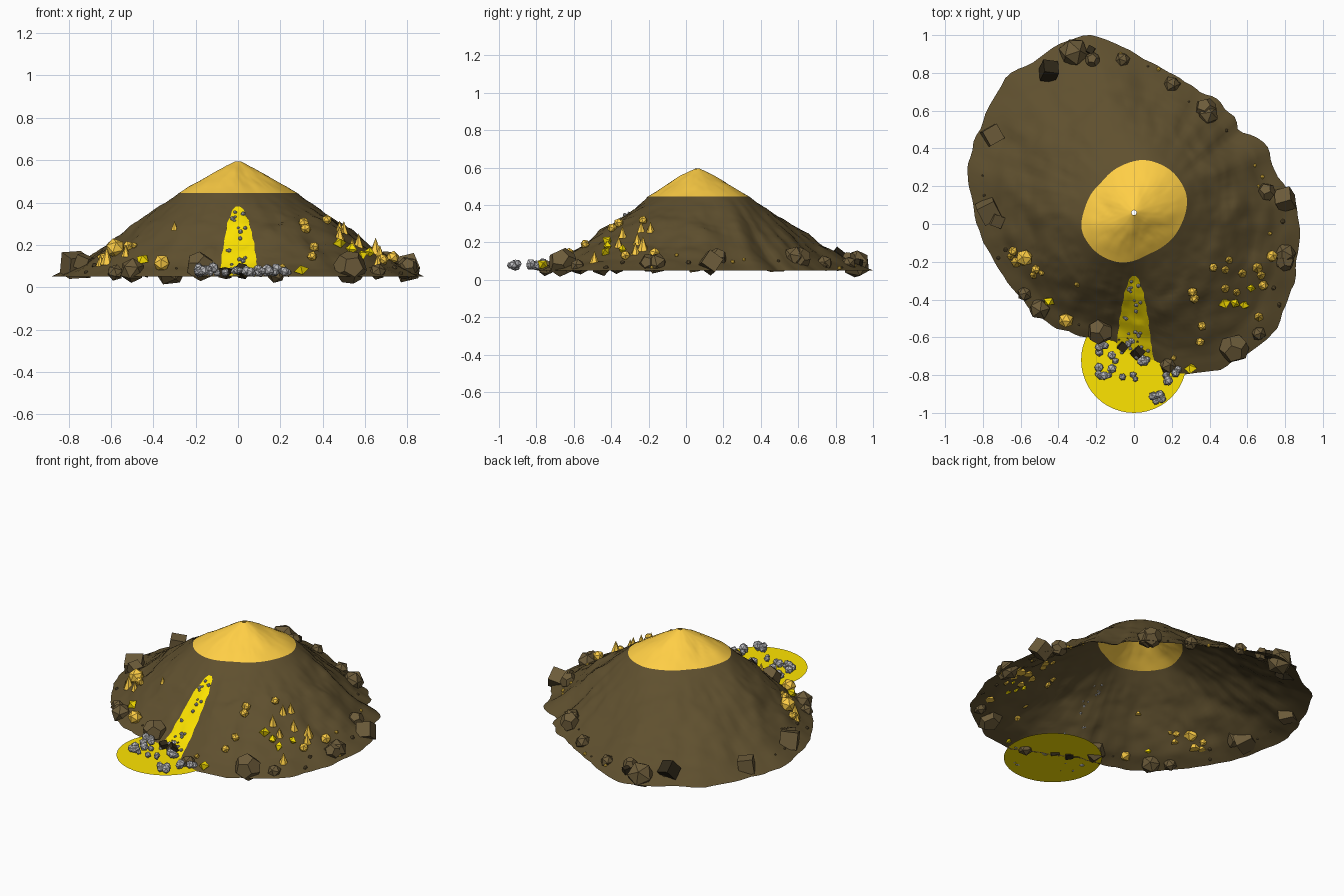
import bpy, bmesh, math, random
from mathutils import Vector, Matrix, noise, Euler

if "Cube" in bpy.data.objects:
    bpy.data.objects.remove(bpy.data.objects["Cube"])

random.seed(4)
CY = 0.06  # peak position in y


def material(name, r, g, b):
    m = bpy.data.materials.new(name)
    m.diffuse_color = (r, g, b, 1)
    m.use_nodes = True
    m.node_tree.nodes["Principled BSDF"].inputs["Base Color"].default_value = m.diffuse_color
    return m


EARTH = material("earth", 0.115, 0.080, 0.028)
STONE = material("stone", 0.15, 0.105, 0.042)
DARK = material("dark_stone", 0.03, 0.022, 0.01)
GOLD = material("gold", 1.0, 0.62, 0.06)
YELLOW = material("yellow", 1.0, 0.78, 0.0)
GREY = material("grey_ore", 0.5, 0.5, 0.52)

# plan outlines of the base rim and of the cap edge
BASE = [(-.22, 1), (-.38, .96), (-.55, .85), (-.68, .79), (-.75, .65), (-.82, .5), (-.88, .3), (-.86, .15),
        (-.83, 0), (-.77, -.15), (-.69, -.28), (-.58, -.42), (-.46, -.52), (-.25, -.6), (-.1, -.63), (.1, -.72),
        (.25, -.8), (.45, -.77), (.6, -.69), (.72, -.6), (.8, -.45), (.85, -.25), (.88, -.05), (.85, .12),
        (.76, .25), (.7, .42), (.56, .5), (.45, .65), (.27, .74), (.1, .85), (-.05, .93)]
CAP = [(.05, .34), (.2, .28), (.28, .15), (.25, 0), (.15, -.12), (.07, -.16), (0, -.195), (-.07, -.205),
       (-.2, -.15), (-.28, -.03), (-.26, .08), (-.17, .22), (-.05, .315)]
FALL = [(0, 0), (.15, .155), (.37, .375), (.6, .64), (.8, .85), (1, 1)]


def lerp_table(tab, x):
    for (a, fa), (b, fb) in zip(tab, tab[1:]):
        if x <= b:
            return fa + (fb - fa) * (x - a) / (b - a)
    return tab[-1][1]


def polar(points):
    p = sorted((math.atan2(y - CY, x), math.hypot(x, y - CY)) for x, y in points)
    w = 2 * math.pi
    return [(p[-1][0] - w, p[-1][1])] + p + [(p[0][0] + w, p[0][1])]


BASE_P, CAP_P = polar(BASE), polar(CAP)


def cap_radius(a):
    w = 2 * math.pi
    angles = [(a + d + math.pi) % w - math.pi for d in (-.12, -.06, 0, .06, .12)]
    return sum(lerp_table(CAP_P, k) for k in angles) / 5


def base_radius(a):
    wobble = noise.noise(Vector((math.cos(a) * 9, math.sin(a) * 9, 3)))
    return lerp_table(BASE_P, a) + .018 * wobble


def height(x, y):
    a, r = math.atan2(y - CY, x), math.hypot(x, y - CY)
    rc, rb = cap_radius(a), base_radius(a)
    bump = noise.fractal(Vector((x * 6, y * 6, 1)), .9, 2, 4)
    if r < rc:
        t = r / rc
        return .6 - .155 * t ** 1.1 + .012 * bump * math.sin(math.pi * t)
    s = min(1, (r - rc) / (rb - rc))
    return .445 - .395 * lerp_table(FALL, s) + .022 * bump * math.sin(math.pi * s)


def make(name, bm, mat, smooth=False):
    me = bpy.data.meshes.new(name)
    bm.normal_update()
    bm.to_mesh(me)
    bm.free()
    me.materials.append(mat)
    if smooth:
        me.shade_smooth()
    ob = bpy.data.objects.new(name, me)
    bpy.context.collection.objects.link(ob)


def shell(name, radius, rings, mat, n=144):
    bm = bmesh.new()
    loops = []
    for i in range(rings + 1):
        loop = []
        for k in range(n):
            a = -math.pi + 2 * math.pi * (k + .5) / n
            r = radius(a, i / rings)
            x, y = r * math.cos(a), CY + r * math.sin(a)
            loop.append(bm.verts.new((x, y, height(x, y))))
        loops.append(loop)
    for p, q in zip(loops, loops[1:]):
        for k in range(n):
            bm.faces.new((p[k], q[k], q[(k + 1) % n], p[(k + 1) % n]))
    make(name, bm, mat, True)


# open mound shell and gold cap with a tiny hole at the peak
shell("mound", lambda a, t: cap_radius(a) + t * (base_radius(a) - cap_radius(a)), 36, EARTH)
shell("gold_cap", lambda a, t: .013 + t * (cap_radius(a) - .013), 12, GOLD)

# yellow chute draped on the front slope
bm = bmesh.new()
WIDTH = [(0, .01), (.04, .025), (.2, .05), (.5, .075), (.8, .09), (1, .105)]
rows = []
for i in range(31):
    t = i / 30
    w = lerp_table(WIDTH, t) + .002 * math.sin(i * 1.3)
    y = -.275 - .445 * t
    rows.append([bm.verts.new((w * k / 4, y, height(w * k / 4, y) + .005)) for k in range(-4, 5)])
for p, q in zip(rows, rows[1:]):
    for k in range(8):
        bm.faces.new((p[k], q[k], q[k + 1], p[k + 1]))
make("chute", bm, YELLOW, True)

# yellow disc at the foot of the chute
bm = bmesh.new()
bmesh.ops.create_circle(bm, cap_ends=True, segments=48, radius=.28, matrix=Matrix.Translation((0, -.72, .053)))
make("spill_disc", bm, YELLOW)


def solid(bm, kind, loc, r, upright=False):
    """Add one faceted solid: ico, dodeca, cube, octa or cone."""
    rot = Euler((0, 0, random.random() * 6)) if upright else Euler([random.random() * 6 for _ in range(3)])
    m = Matrix.Translation(loc) @ rot.to_matrix().to_4x4()
    if kind == "ico":
        bmesh.ops.create_icosphere(bm, subdivisions=1, radius=r, matrix=m)
    elif kind == "cube":
        bmesh.ops.create_cube(bm, size=r * 1.25, matrix=m)
    elif kind == "cone":
        bmesh.ops.create_cone(bm, cap_ends=True, segments=6, radius1=r, radius2=0, depth=r * 2.6, matrix=m)
    elif kind == "octa":
        for s in (1, -1):
            bmesh.ops.create_cone(bm, segments=4, radius1=r, radius2=0, depth=r * .8,
                                  matrix=m @ Matrix.Diagonal((1, s, s, 1)) @ Matrix.Translation((0, 0, r * .4)))
    else:
        tmp = bmesh.new()
        bmesh.ops.create_icosphere(tmp, subdivisions=1, radius=1)
        vs = [bm.verts.new(m @ (f.calc_center_median().normalized() * r)) for f in tmp.faces]
        for v in tmp.verts:
            n = v.co.normalized()
            cen = {f.index: f.calc_center_median() for f in v.link_faces}
            u = n.orthogonal().normalized()
            w = n.cross(u)
            ring = sorted(cen, key=lambda i: math.atan2(cen[i].dot(w), cen[i].dot(u)))
            bm.faces.new([vs[i] for i in ring])
        tmp.free()


def scatter(name, kind, mat, items, lift=.3, upright=False):
    bm = bmesh.new()
    for x, y, r in items:
        solid(bm, kind, (x, y, height(x, y) + r * lift), r, upright)
    make(name, bm, mat)


# boulders around the rim
scatter("boulders", "ico", STONE, [(-.32, .91, .08), (.2, .74, .045), (.39, .58, .06), (.8, -.16, .06),
        (-.5, -.45, .06), (.18, -.75, .045), (-.06, .87, .04), (-.58, -.37, .04), (.66, -.58, .04)], .1)
scatter("round_boulders", "dodeca", STONE, [(.53, -.66, .08), (-.18, -.57, .07), (.7, .17, .05),
        (.38, .61, .06), (-.22, .87, .04), (.8, -.2, .05)], .25)
scatter("block_boulders", "cube", STONE, [(-.75, .47, .07), (.8, .13, .07), (-.77, .07, .08),
        (-.73, .02, .05)], .25)
scatter("dark_blocks", "cube", DARK, [(-.45, .81, .065), (-.06, -.65, .035), (.02, -.68, .04), (-.23, .92, .03)], .4)

# small pebbles on the rim
pebbles = []
for _ in range(24):
    a = random.uniform(-math.pi, math.pi)
    r = base_radius(a) * random.uniform(.88, .97)
    pebbles.append((r * math.cos(a), CY + r * math.sin(a), random.uniform(.006, .014)))
scatter("pebbles", "ico", STONE, pebbles)

# gold nuggets, gold spikes and yellow crystals
scatter("gold_nuggets", "ico", GOLD, [(-.36, -.51, .042), (-.58, -.18, .048), (-.64, -.145, .026), (-.52, -.24, .026),
        (.31, -.36, .027), (.32, -.395, .027), (.42, -.23, .025), (.36, -.54, .025), (.35, -.625, .025),
        (.73, -.17, .033), (.685, -.325, .028), (.21, -.71, .016), (-.49, -.26, .016)], .6)
scatter("gold_spikes", "cone", GOLD, [(.5, -.19, .024), (.48, -.24, .024), (.57, -.26, .027), (.65, -.23, .032),
        (.48, -.34, .026), (.54, -.36, .024), (.67, -.27, .026), (.66, -.49, .028), (-.62, -.2, .032),
        (-.53, -.27, .022), (-.65, -.17, .022), (-.3, -.32, .017)], .9, True)
scatter("gold_grains", "ico", GOLD, [(.64, .31, .01), (.68, .25, .012), (.66, .2, .01), (.13, .82, .012),
        (-.07, .9, .01), (.72, -.05, .012), (.83, -.18, .014)])
scatter("yellow_crystals", "octa", YELLOW, [(.48, -.42, .034), (.535, -.42, .03), (.585, -.43, .03),
        (.3, -.765, .036), (-.45, -.41, .034), (.62, -.34, .026)], .5)

# grey ore trickling down the chute and piled on the disc
trail = []
for i in range(26):
    y = random.uniform(-.3, -.7)
    w = .1 * (-.2 - y) / .5
    trail.append((random.uniform(-w, w), y, random.uniform(.007, .012)))
scatter("ore_trail", "ico", GREY, trail, .8)
bm = bmesh.new()
for cx, cy, n in [(-.18, -.66, 4), (-.16, -.78, 6), (-.09, -.79, 2), (.04, -.7, 5), (.18, -.81, 5),
                  (.12, -.91, 7), (-.1, -.72, 2), (.23, -.78, 2), (-.02, -.8, 2), (-.02, -.62, 3)]:
    for _ in range(n):
        r = random.uniform(.015, .027)
        solid(bm, "ico", (cx + random.uniform(-.03, .03), cy + random.uniform(-.03, .03),
                          .06 + r * random.uniform(.3, 1.5)), r)
make("ore_pile", bm, GREY)
